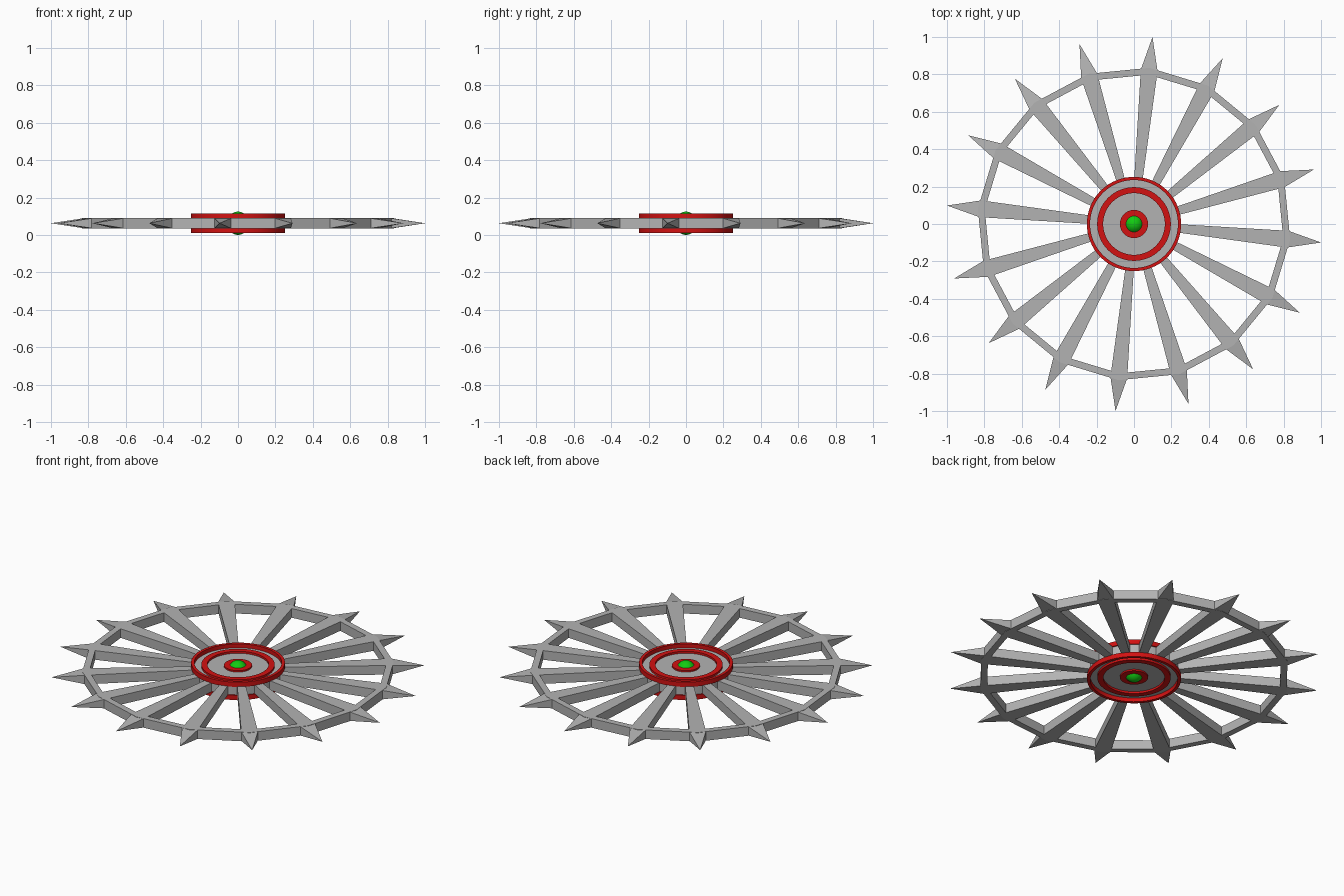
import bpy, bmesh, math

if "Cube" in bpy.data.objects:
    bpy.data.objects.remove(bpy.data.objects["Cube"])

COUNT = 16
TURN = math.radians(-5.65)      # angle of the first spoke
MID = 0.0625                    # middle height of the wheel
HALF = 0.027                    # half thickness of spokes and rim


def material(name, rgb):
    m = bpy.data.materials.new(name)
    m.diffuse_color = (*rgb, 1.0)
    m.use_nodes = True
    m.node_tree.nodes["Principled BSDF"].inputs["Base Color"].default_value = m.diffuse_color
    return m


STEEL = material("steel_grey", (0.45, 0.45, 0.45))
RED = material("red", (0.65, 0.006, 0.006))
GREEN = material("green", (0.006, 0.6, 0.006))


def add_object(name, bm, mat, smooth=False):
    bmesh.ops.recalc_face_normals(bm, faces=bm.faces)
    mesh = bpy.data.meshes.new(name)
    bm.to_mesh(mesh)
    bm.free()
    mesh.materials.append(mat)
    ob = bpy.data.objects.new(name, mesh)
    bpy.context.collection.objects.link(ob)
    if smooth:
        bpy.ops.object.select_all(action='DESELECT')
        ob.select_set(True)
        bpy.context.view_layer.objects.active = ob
        bpy.ops.object.shade_smooth_by_angle(angle=math.radians(35))
    return ob


def ring(name, r_in, r_out, z0, z1, mat, sides=64, turn=0.0, smooth=True):
    """Flat ring with a rectangular section."""
    bm = bmesh.new()
    loops = []
    for i in range(sides):
        a = turn + 2 * math.pi * i / sides
        loops.append([bm.verts.new((r * math.cos(a), r * math.sin(a), z))
                      for r, z in ((r_in, z0), (r_out, z0), (r_out, z1), (r_in, z1))])
    for i in range(sides):
        p, q = loops[i], loops[(i + 1) % sides]
        for k in range(4):
            n = (k + 1) % 4
            bm.faces.new((p[k], q[k], q[n], p[n]))
    return add_object(name, bm, mat, smooth)


# Spoke: tapered bar that widens outward and ends in a pyramid point
bm = bmesh.new()
sections = []
for r, w in ((0.20, 0.021), (0.825, 0.045)):
    sections.append([bm.verts.new((r, y, z)) for y, z in
                     ((-w, -HALF), (w, -HALF), (w, HALF), (-w, HALF))])
tip = bm.verts.new((1.005, 0, 0))
inner, outer = sections
bm.faces.new(inner)
for k in range(4):
    n = (k + 1) % 4
    bm.faces.new((inner[k], inner[n], outer[n], outer[k]))
    bm.faces.new((outer[k], outer[n], tip))
spoke = add_object("spoke_01", bm, STEEL)
for i in range(COUNT):
    ob = spoke
    if i:
        ob = bpy.data.objects.new(f"spoke_{i + 1:02d}", spoke.data)
        bpy.context.collection.objects.link(ob)
    ob.location.z = MID
    ob.rotation_euler.z = TURN + 2 * math.pi * i / COUNT

# Sixteen-sided rim with its corners on the spokes
ring("rim", 0.802, 0.839, MID - HALF, MID + HALF, STEEL, COUNT, TURN, False)

# Hub drum
bm = bmesh.new()
bmesh.ops.create_cone(bm, cap_ends=True, segments=64, radius1=0.245, radius2=0.245,
                      depth=0.06)
hub = add_object("hub", bm, STEEL, True)
hub.location.z = MID

# Red rings on both faces of the hub
for side, s in (("top", 1), ("bottom", -1)):
    for part, r_in, r_out, h in (("outer_ring", 0.235, 0.252, 0.053),
                                 ("middle_ring", 0.165, 0.197, 0.042),
                                 ("centre_ring", 0.040, 0.075, 0.039)):
        z = sorted((MID + s * 0.025, MID + s * h))
        ring(f"{side}_{part}", r_in, r_out, z[0], z[1], RED)

# Green centre bead passing through the hub
bm = bmesh.new()
bmesh.ops.create_uvsphere(bm, u_segments=32, v_segments=16, radius=1)
bmesh.ops.scale(bm, vec=(0.055, 0.055, 0.0625), verts=bm.verts)
bead = add_object("centre_bead", bm, GREEN, True)
bead.location.z = MID
